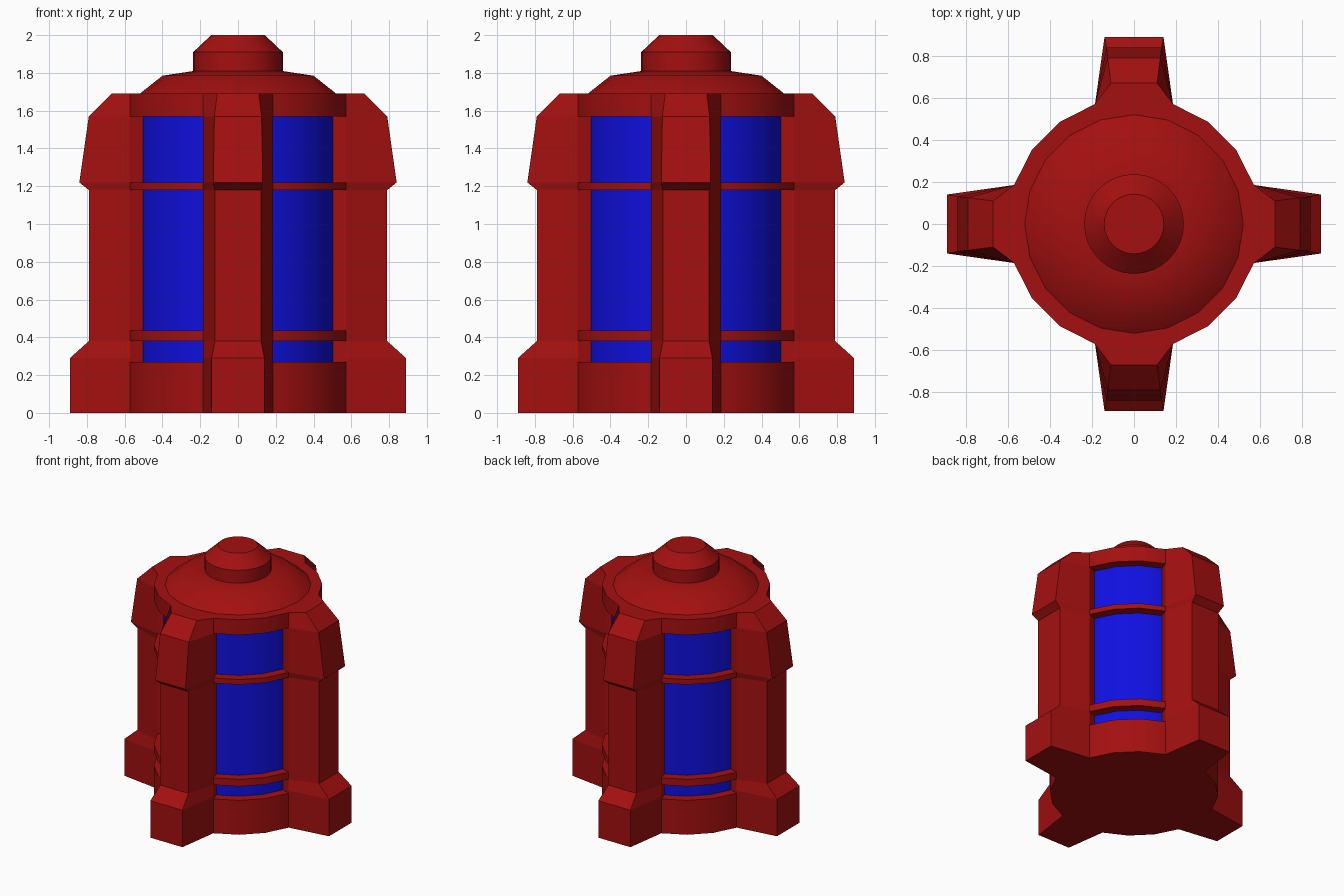
import bpy, bmesh
from math import cos, sin, pi, radians

if "Cube" in bpy.data.objects:
    bpy.data.objects.remove(bpy.data.objects["Cube"])


def material(name, color):
    mat = bpy.data.materials.new(name)
    mat.diffuse_color = color
    mat.use_nodes = True
    mat.node_tree.nodes["Principled BSDF"].inputs["Base Color"].default_value = mat.diffuse_color
    return mat


RED = material("red_paint", (0.37, 0.005, 0.005, 1))
BLUE = material("blue_glass", (0.005, 0.005, 0.75, 1))


def finish(name, bm, mat, smooth):
    bmesh.ops.recalc_face_normals(bm, faces=bm.faces)
    mesh = bpy.data.meshes.new(name)
    bm.to_mesh(mesh)
    bm.free()
    mesh.materials.append(mat)
    obj = bpy.data.objects.new(name, mesh)
    bpy.context.collection.objects.link(obj)
    if smooth:
        bpy.ops.object.select_all(action='DESELECT')
        obj.select_set(True)
        bpy.context.view_layer.objects.active = obj
        bpy.ops.object.shade_smooth_by_angle(angle=radians(30))
    return obj


def loft(name, sections, mat, smooth=False):
    """Skin a stack of equal-length cross-sections and cap both ends."""
    bm = bmesh.new()
    loops = [[bm.verts.new(p) for p in s] for s in sections]
    n = len(loops[0])
    for a, b in zip(loops, loops[1:]):
        for i in range(n):
            j = (i + 1) % n
            bm.faces.new((a[i], a[j], b[j], b[i]))
    bm.faces.new(loops[0])
    bm.faces.new(loops[-1])
    return finish(name, bm, mat, smooth)


def turned(name, profile, mat=RED, sides=20):
    """Round part from (radius, z) points."""
    loft(name, [[(r * cos(2 * pi * i / sides), r * sin(2 * pi * i / sides), z)
                 for i in range(sides)] for r, z in profile], mat, True)


# Drum: glass core, end bands and thin hoops
turned("glass_core", [(0.53, 0.2), (0.53, 1.62)], BLUE)
for name, low, high in (("base_band", 0, 0.27), ("lower_hoop", 0.38, 0.435),
                        ("upper_hoop", 1.18, 1.22), ("top_band", 1.57, 1.69)):
    turned(name, [(0.6, low), (0.6, high)])

# Lid and cap
turned("lid", [(0.52, 1.68), (0.52, 1.69), (0.40, 1.785), (0.235, 1.81)])
turned("cap", [(0.237, 1.80), (0.237, 1.91), (0.142, 2.0)], sides=32)

# Four buttresses: outer reach, half width, height
LEVELS = [(0.89, 0.14, 0), (0.89, 0.14, 0.29), (0.79, 0.122, 0.38),
          (0.79, 0.122, 1.18), (0.84, 0.131, 1.22), (0.79, 0.125, 1.57),
          (0.67, 0.11, 1.69)]
ca, sa = cos(radians(18)), sin(radians(18))
for k, side in enumerate(("right", "back", "left", "front")):
    sections = []
    for reach, w, z in LEVELS:
        half = [(0.5 * ca, 0.5 * sa), (0.6 * ca, 0.6 * sa), (reach, w)]
        sections.append([(x, y, z) for x, y in half]
                        + [(x, -y, z) for x, y in reversed(half)])
    fin = loft(side + "_buttress", sections, RED)
    fin.rotation_euler.z = k * pi / 2
